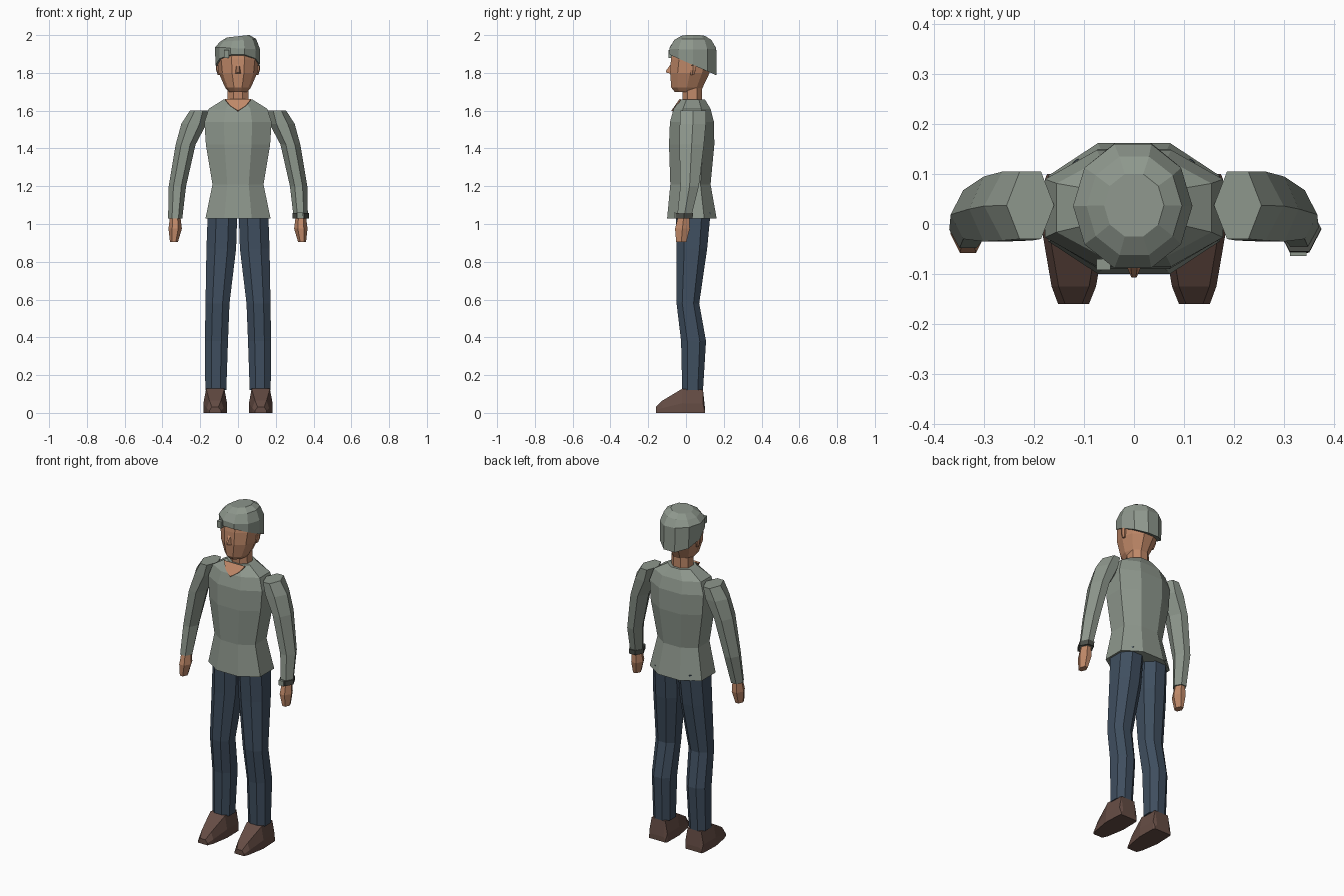
import bpy, bmesh, math
from mathutils import Vector

cube = bpy.data.objects.get("Cube")
if cube:
    bpy.data.objects.remove(cube, do_unlink=True)


def material(name, r, g, b):
    m = bpy.data.materials.new(name)
    m.use_nodes = True
    m.diffuse_color = (r, g, b, 1)
    bsdf = next(n for n in m.node_tree.nodes if n.type == 'BSDF_PRINCIPLED')
    bsdf.inputs["Base Color"].default_value = (r, g, b, 1)
    bsdf.inputs["Roughness"].default_value = 0.8
    return m


knit = material("grey green knit", 0.27, 0.31, 0.265)
denim = material("dark blue denim", 0.05, 0.077, 0.115)
skin = material("tan skin", 0.53, 0.25, 0.14)
leather = material("brown leather", 0.13, 0.073, 0.058)
strap = material("dark strap", 0.07, 0.075, 0.065)

# Unit cross-sections
OCT = [(1, -.5), (1, .5), (.42, 1), (-.42, 1), (-1, .5), (-1, -.5), (-.42, -1), (.42, -1)]
HEX = [(1, 0), (.45, 1), (-.45, 1), (-1, 0), (-.45, -1), (.45, -1)]
DECA = [(math.cos(i * math.pi / 5), math.sin(i * math.pi / 5) / math.sin(math.pi * .4))
        for i in range(10)]


def loft(name, rings, mat, mirror=False):
    """Join successive rings of points and cap both ends."""
    bm = bmesh.new()
    loops = [[bm.verts.new(p) for p in ring] for ring in rings]
    n = len(loops[0])
    for a, b in zip(loops, loops[1:]):
        for i in range(n):
            bm.faces.new((a[i], a[(i + 1) % n], b[(i + 1) % n], b[i]))
    bm.faces.new(loops[0][::-1])
    bm.faces.new(loops[-1])
    bmesh.ops.recalc_face_normals(bm, faces=bm.faces)
    me = bpy.data.meshes.new(name)
    bm.to_mesh(me)
    bm.free()
    me.materials.append(mat)
    ob = bpy.data.objects.new(name, me)
    bpy.context.collection.objects.link(ob)
    if mirror:
        ob.modifiers.new("Mirror", 'MIRROR').use_mirror_merge = False
    return ob


def level(shape, z, x0, x1, y0, y1, tilt_x=0, tilt_y=0):
    """A cross-section filling the given bounds at height z, optionally tilted."""
    cx, cy, hx, hy = (x0 + x1) / 2, (y0 + y1) / 2, (x1 - x0) / 2, (y1 - y0) / 2
    return [(cx + u * hx, cy + v * hy, z + tilt_x * u * hx + tilt_y * v * hy) for u, v in shape]


def stack(name, shape, sections, mat, mirror=False):
    return loft(name, [level(shape, *s) for s in sections], mat, mirror)


def box(name, x0, x1, y0, y1, z0, z1, mat, mirror=False):
    square = [(1, -1), (1, 1), (-1, 1), (-1, -1)]
    return stack(name, square, [(z0, x0, x1, y0, y1), (z1, x0, x1, y0, y1)], mat, mirror)


# Clothes on the body
stack("sweater_body", OCT, [
    (1.03, -.172, .172, -.10, .162),
    (1.21, -.135, .135, -.083, .13),
    (1.42, -.17, .17, -.09, .15),
    (1.54, -.178, .178, -.085, .148),
    (1.61, -.155, .155, -.065, .13),
    (1.66, -.075, .075, -.03, .10)], knit)

stack("sleeve", HEX, [
    (1.60, .16, .255, -.03, .105),
    (1.53, .167, .30, -.033, .105),
    (1.42, .225, .33, -.035, .095),
    (1.20, .275, .367, -.03, .068),
    (1.03, .295, .37, -.048, .025)], knit, True)

stack("trouser_leg", OCT, [
    (1.06, .004, .16, -.055, .13),
    (.87, .01, .167, -.05, .112),
    (.58, .045, .172, -.05, .07),
    (.38, .053, .175, -.026, .106),
    (.12, .062, .173, -.02, .09)], denim, True)

# Shoes: sections from toe to heel, each (y, inner x, outer x, height)
shoe = []
for y, a, b, h in [(-.16, .09, .152, .03), (-.125, .076, .165, .065),
                   (-.02, .058, .183, .128), (.09, .06, .178, .122), (.10, .066, .174, .03)]:
    shoe.append([(a, y, 0), (b, y, 0), (b, y, h * .4),
                 (b - .014, y, h), (a + .014, y, h), (a, y, h * .4)])
loft("shoe", shoe, leather, True)

# Hands and wrist band
stack("hand", HEX, [
    (1.04, .305, .36, -.042, .018),
    (.975, .297, .368, -.058, .02),
    (.905, .318, .36, -.052, .002)], skin, True)
stack("wrist_band", HEX, [
    (1.03, .288, .375, -.057, .035),
    (1.058, .288, .375, -.055, .037)], strap)
box("watch_face", .312, .345, -.064, -.056, 1.03, 1.06, knit)

# Neck and the open collar
stack("neck", OCT, [
    (1.60, -.057, .057, -.015, .085),
    (1.72, -.055, .055, -.02, .085)], skin)
collar = []
for lift in (.004, -.004):
    pts = [(.07, 1.661), (-.07, 1.661), (-.042, 1.625), (0, 1.598), (.042, 1.625)]
    collar.append([(x, -.03 - (1.66 - z) * .7 - lift, z + lift * .5) for x, z in pts])
loft("open_collar", collar, skin)

# Head
stack("head", DECA, [
    (1.70, -.05, .05, -.06, .075),
    (1.722, -.068, .068, -.078, .088),
    (1.80, -.102, .102, -.084, .125),
    (1.87, -.11, .11, -.08, .145),
    (1.93, -.10, .10, -.07, .14)], skin)
loft("nose", [
    [(-.018, -.078, 1.795), (.018, -.078, 1.795), (.008, -.078, 1.85), (-.008, -.078, 1.85)],
    [(-.005, -.107, 1.802), (.005, -.107, 1.802), (.004, -.105, 1.813), (-.004, -.105, 1.813)]],
    skin)
stack("ear", HEX, [
    (1.79, .092, .108, .025, .043),
    (1.815, .095, .116, .02, .052),
    (1.84, .098, .117, .022, .052)], skin, True)

# Cap, its lower edge dropping to the back and its crown leaning to one side
stack("cap", DECA, [
    (1.842, -.119, .115, -.088, .162, 0, -.44),
    (1.93, -.122, .117, -.088, .16, -.05, 0),
    (1.972, -.095, .096, -.062, .135, .08, 0),
    (1.994, -.06, .06, -.025, .10, .11, 0)], knit)
box("cap_buckle", -.075, -.047, -.092, -.07, 1.88, 1.92, knit)
